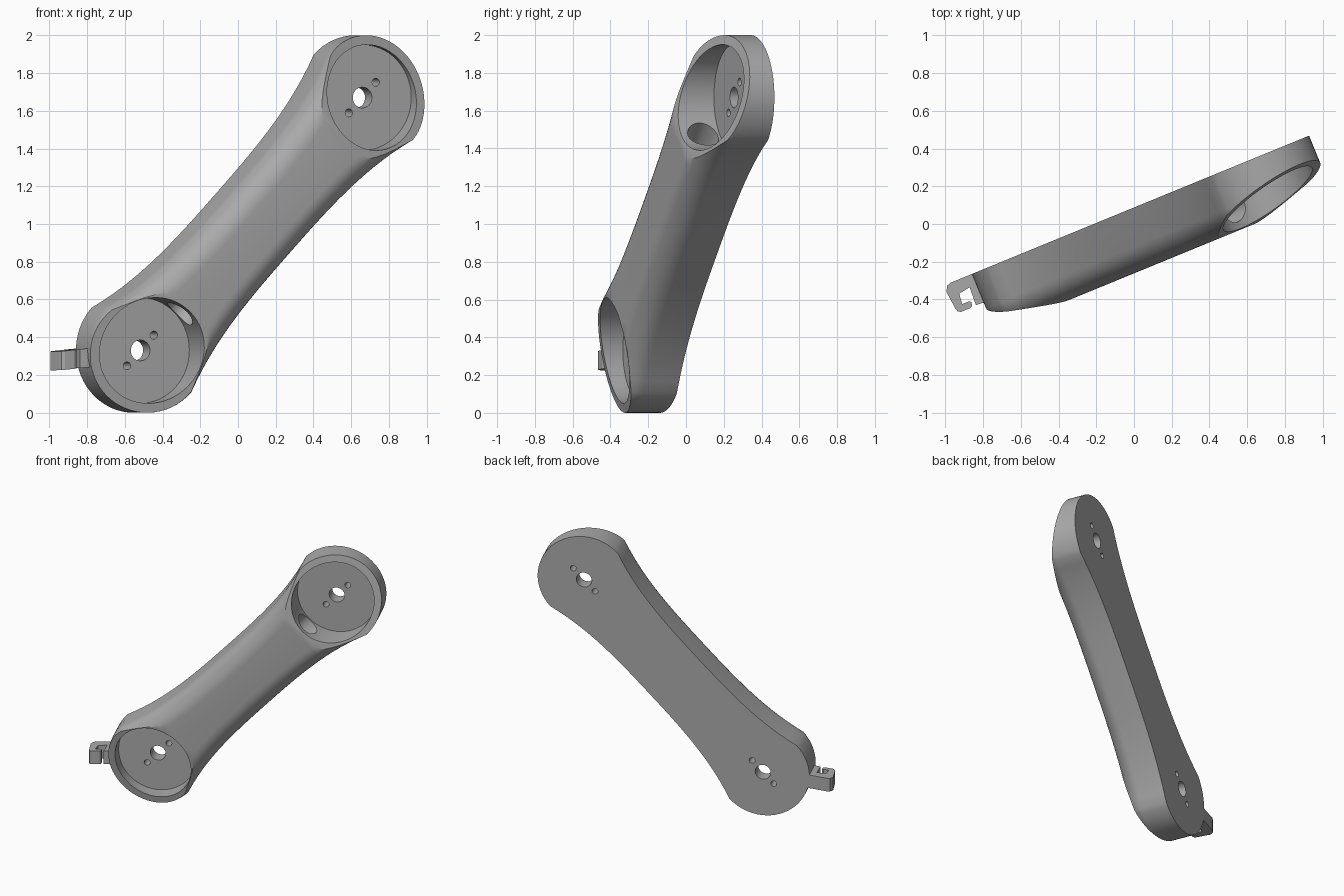
import bpy, bmesh, math
from mathutils import Matrix, Vector

if "Cube" in bpy.data.objects:
    bpy.data.objects.remove(bpy.data.objects["Cube"])

grey = bpy.data.materials.new("plain grey")
grey.use_nodes = True
grey.diffuse_color = (0.4, 0.4, 0.4, 1)
grey.node_tree.nodes["Principled BSDF"].inputs["Base Color"].default_value = (0.4, 0.4, 0.4, 1)

# Frame of the arm: along its length, across it, and out of its flat back
YAW = math.radians(22.3)
UP = Vector((0, 0, 1))
SIDE = Vector((math.cos(YAW), math.sin(YAW), 0))
OUT = SIDE.cross(UP)
LOW = SIDE * -0.565 + UP * 0.33
HIGH = SIDE * 0.706 + UP * 1.67
LENGTH = (HIGH - LOW).length
ALONG = (HIGH - LOW).normalized()
ACROSS = OUT.cross(ALONG)
BACK, FRONT, FLOOR = -0.081, 0.242, 0.015
END_R, WAIST, ROUND = 0.33, 0.23, 0.13


def frame(x, y, z, origin):
    m = Matrix((x, y, z)).transposed().to_4x4()
    m.translation = origin
    return m


def loft(name, rings, matrix):
    """Closed solid through rings of equal point count."""
    bm = bmesh.new()
    loops = [[bm.verts.new(matrix @ Vector(p)) for p in ring] for ring in rings]
    n = len(loops[0])
    for a, b in zip(loops, loops[1:]):
        for i in range(n):
            j = (i + 1) % n
            bm.faces.new((a[i], a[j], b[j], b[i]))
    bm.faces.new(loops[0][::-1])
    bm.faces.new(loops[-1])
    bmesh.ops.recalc_face_normals(bm, faces=bm.faces)
    mesh = bpy.data.meshes.new(name)
    bm.to_mesh(mesh)
    bm.free()
    mesh.materials.append(grey)
    obj = bpy.data.objects.new(name, mesh)
    bpy.context.collection.objects.link(obj)
    return obj


def prism(name, points, lo, hi, matrix):
    return loft(name, [[(x, y, h) for x, y in points] for h in (lo, hi)], matrix)


def circle(radius, cx=0.0, cy=0.0, n=64):
    return [(cx + radius * math.cos(math.tau * i / n),
             cy + radius * math.sin(math.tau * i / n)) for i in range(n)]


def cut(target, cutter):
    cutter.hide_render = True
    mod = target.modifiers.new("cut", 'BOOLEAN')
    mod.operation = 'DIFFERENCE'
    mod.solver = 'EXACT'
    mod.object = cutter
    bpy.context.view_layer.objects.active = target
    bpy.ops.object.modifier_apply(modifier=mod.name)
    bpy.data.objects.remove(cutter)


def outline(inset):
    """Two round ends joined by sides that narrow to a waist."""
    r, arc, steps = END_R - inset, 32, 28
    half = []
    for i in range(arc + 1):
        a = math.pi / 2 + math.pi * i / arc
        half.append((r * math.cos(a), r * math.sin(a)))
    for i in range(1, steps):
        t = LENGTH * i / steps
        q = abs(1 - 2 * t / LENGTH) ** 3
        half.append((t, -(WAIST + (END_R - WAIST) * q - inset)))
    return half + [(LENGTH - x, -y) for x, y in half]


# Arm body with a rounded front edge
body_frame = frame(ALONG, ACROSS, OUT, (0, 0, 0))
body_frame.translation = LOW
layers = [(0, BACK)]
for i in range(11):
    a = math.pi / 2 * i / 10
    layers.append((ROUND * (1 - math.cos(a)), FRONT - ROUND * (1 - math.sin(a))))
arm = loft("arm_body", [[(x, y, d) for x, y in outline(k)] for k, d in layers], body_frame)

# Sloping ends, round pockets and fixing holes
for centre, sign, depth, slope in ((LOW, 1, 0.118, 0.245), (HIGH, -1, 0.071, 0.32)):
    ramp = [(t * sign, depth + slope * (t + 0.235)) for t in (-0.45, 0.34)]
    ramp += [(0.34 * sign, 0.6), (-0.45 * sign, 0.6)]
    cut(arm, prism("ramp_cutter", ramp, -0.6, 0.6, frame(ALONG, OUT, -ACROSS, centre)))
    end_frame = frame(ALONG, ACROSS, OUT, centre)
    cut(arm, prism("pocket_cutter", circle(0.28), FLOOR, 0.6, end_frame))
    for radius, t in ((0.055, 0), (0.021, 0.112), (0.021, -0.112)):
        cut(arm, prism("hole_cutter", circle(radius, t, 0, 32), -0.3, 0.1, end_frame))

# Cable channel between the pockets
channel_frame = frame(ACROSS, OUT, ALONG, LOW + OUT * 0.113)
cut(arm, prism("channel_cutter", circle(0.085, n=40), 0.15, LENGTH - 0.15, channel_frame))

# Cable hook on the lower end
hook_points = [(-0.87, BACK), (-1.015, BACK), (-1.04, -0.073), (-1.056, -0.045),
               (-1.046, 0.055), (-1.04, 0.073), (-1.025, 0.083), (-0.97, 0.083),
               (-0.957, 0.075), (-0.955, 0.055), (-0.965, 0.047), (-1.003, 0.047),
               (-0.997, -0.01), (-0.933, -0.02), (-0.938, 0.08), (-0.87, 0.085)]
tilt = Matrix.Shear('XY', 3, (0, 0)).to_4x4()
tilt[2][0] = 0.1
hook = prism("cable_hook", [(u, -d) for u, d in hook_points], 0.33, 0.43,
             frame(SIDE, -OUT, UP, (0, 0, 0)) @ tilt)

for obj in (arm, hook):
    bpy.ops.object.select_all(action='DESELECT')
    obj.select_set(True)
    bpy.context.view_layer.objects.active = obj
    bpy.ops.object.shade_smooth_by_angle(angle=math.radians(25))
